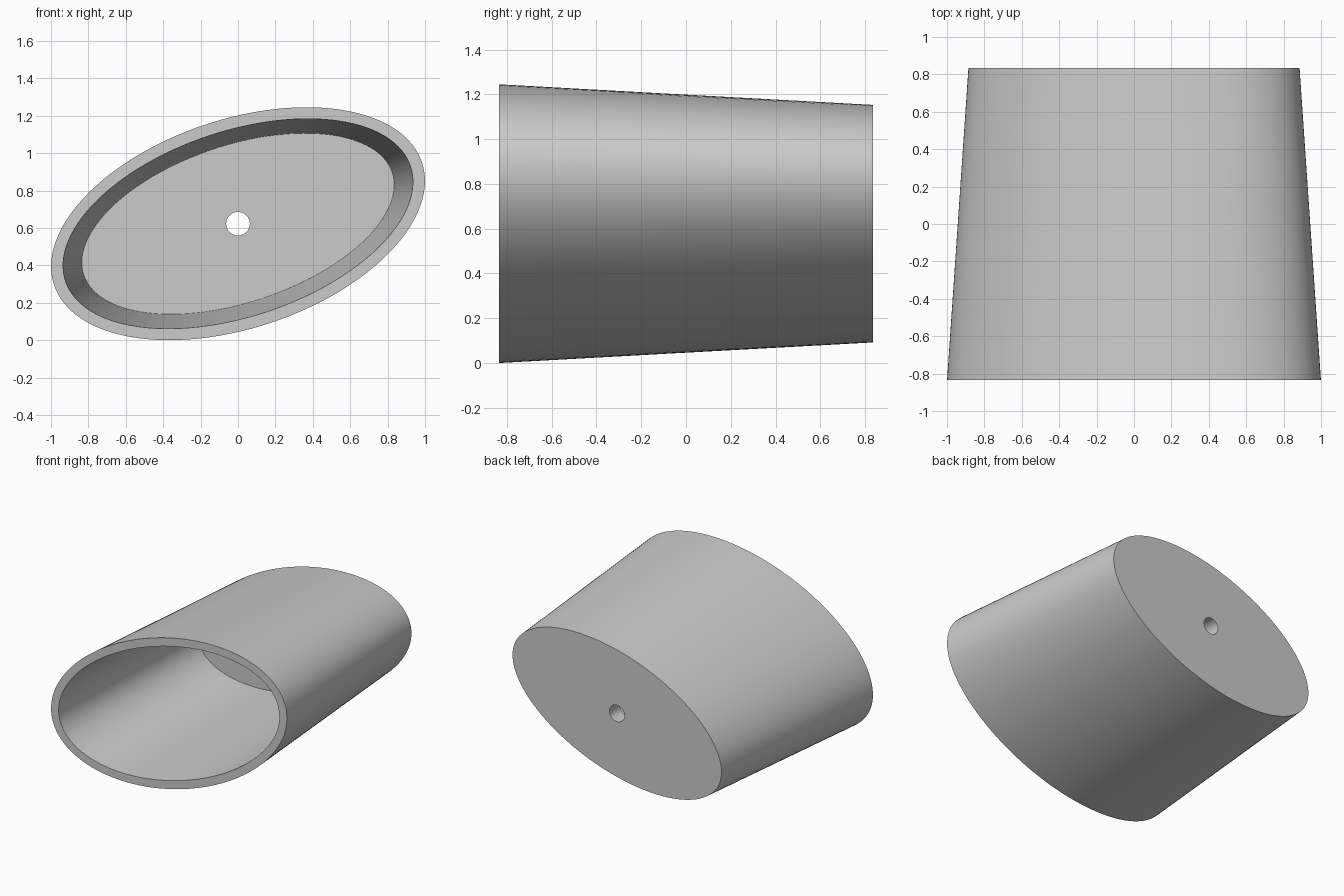
import bpy, bmesh
from math import sin, cos, pi, radians

if "Cube" in bpy.data.objects:
    bpy.data.objects.remove(bpy.data.objects["Cube"])

N = 128
TILT = radians(18.4)
CENTRE_Z = 0.6225

# closed section: (half length, half height, y) of each tilted ellipse
RINGS = [
    (1.037, 0.558, -0.835),   # outer front rim
    (0.920, 0.468, 0.835),    # outer back edge
    (0.063, 0.063, 0.835),    # hole, back
    (0.063, 0.063, 0.71),     # hole, inside
    (0.869, 0.420, 0.71),     # inner floor edge
    (0.972, 0.495, -0.835),   # inner front rim
]


def ellipse(bm, a, b, y):
    verts = []
    for i in range(N):
        t = 2 * pi * i / N
        u, v = a * cos(t), b * sin(t)
        verts.append(bm.verts.new((u * cos(TILT) - v * sin(TILT), y,
                                   CENTRE_Z + u * sin(TILT) + v * cos(TILT))))
    return verts


# tapered oval cup with a pierced back plate
bm = bmesh.new()
loops = [ellipse(bm, *r) for r in RINGS]
for k, lower in enumerate(loops):
    upper = loops[(k + 1) % len(loops)]
    for i in range(N):
        j = (i + 1) % N
        bm.faces.new((lower[i], lower[j], upper[j], upper[i]))
bmesh.ops.recalc_face_normals(bm, faces=bm.faces)

mesh = bpy.data.meshes.new("oval_cup")
bm.to_mesh(mesh)
bm.free()
cup = bpy.data.objects.new("oval_cup", mesh)
bpy.context.collection.objects.link(cup)

# smooth walls, sharp rims
bpy.context.view_layer.objects.active = cup
cup.select_set(True)
bpy.ops.object.shade_smooth_by_angle(angle=radians(30))
